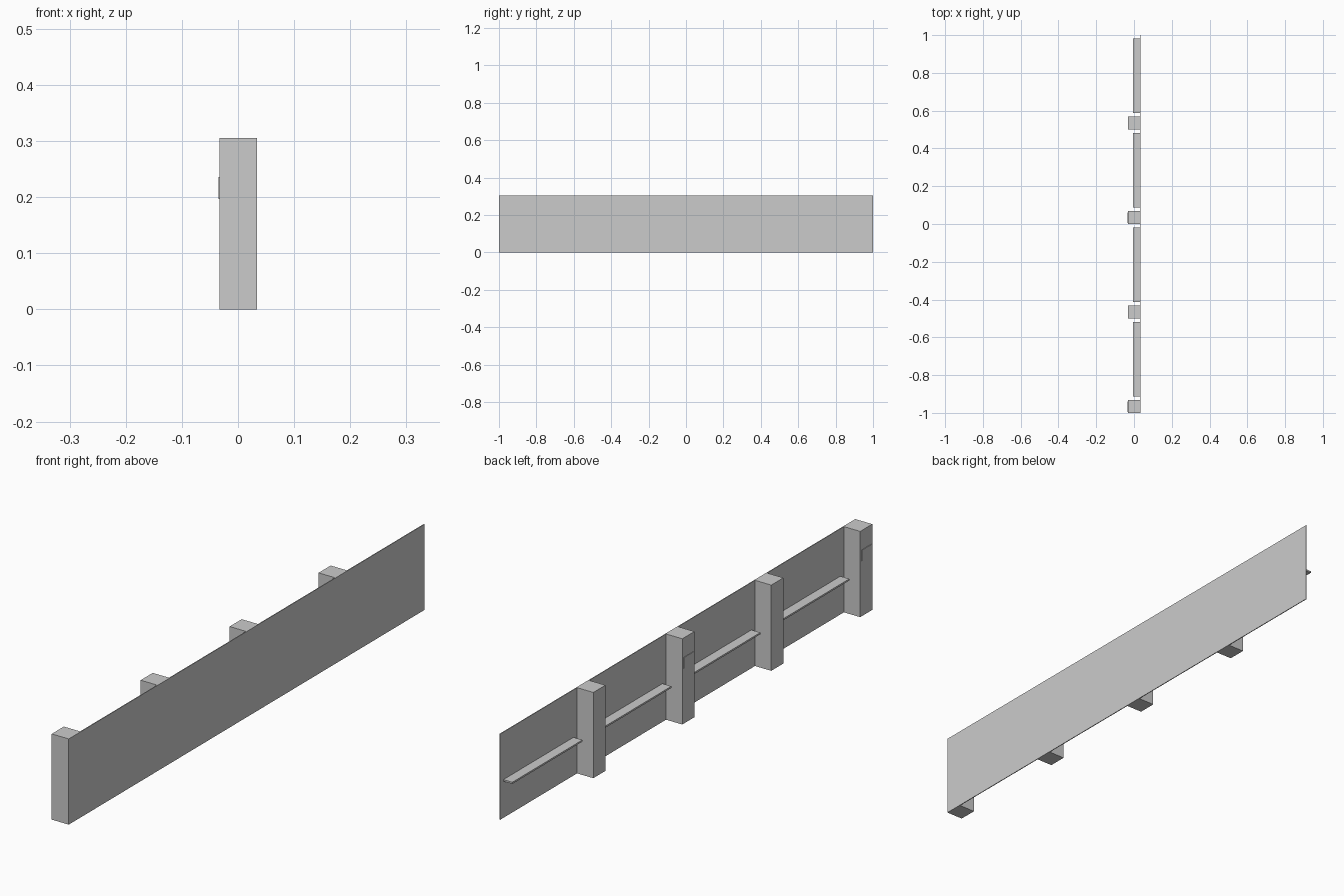
import bpy

cube = bpy.data.objects.get("Cube")
if cube:
    bpy.data.objects.remove(cube, do_unlink=True)

# One plain grey for the whole wall
grey = bpy.data.materials.new("light grey")
grey.use_nodes = True
colour = (0.6, 0.6, 0.6, 1)
grey.diffuse_color = colour
grey.node_tree.nodes["Principled BSDF"].inputs["Base Color"].default_value = colour


def box(name, low, high):
    """Add a box spanning two opposite corners."""
    centre = [(a + b) / 2 for a, b in zip(low, high)]
    bpy.ops.mesh.primitive_cube_add(size=1, location=centre)
    obj = bpy.context.object
    obj.name = name
    obj.scale = [b - a for a, b in zip(low, high)]
    bpy.ops.object.transform_apply(location=False, rotation=False, scale=True)
    obj.data.materials.append(grey)
    return obj


HEIGHT = 0.305
POST_OUT, PANEL_IN, PANEL_OUT = -0.033, 0.031, 0.034
POST_WIDTH, BAY = 0.068, 0.5

# Thin barrier panel
box("panel", (PANEL_IN, -1, 0), (PANEL_OUT, 1, HEIGHT))

for i in range(4):
    y = -1 + i * BAY
    # Post at the start of each bay
    box(f"post_{i + 1}", (POST_OUT, y, 0), (PANEL_IN, y + POST_WIDTH, HEIGHT))

    # Thin rail between the posts
    box(f"rail_{i + 1}", (-0.004, y + 0.088, 0.13), (PANEL_IN, y + 0.482, 0.136))

    # Small plate on every other post
    if i % 2 == 0:
        box(f"plate_{i + 1}", (POST_OUT - 0.002, y + 0.006, 0.197),
            (POST_OUT, y + POST_WIDTH - 0.008, 0.236))
